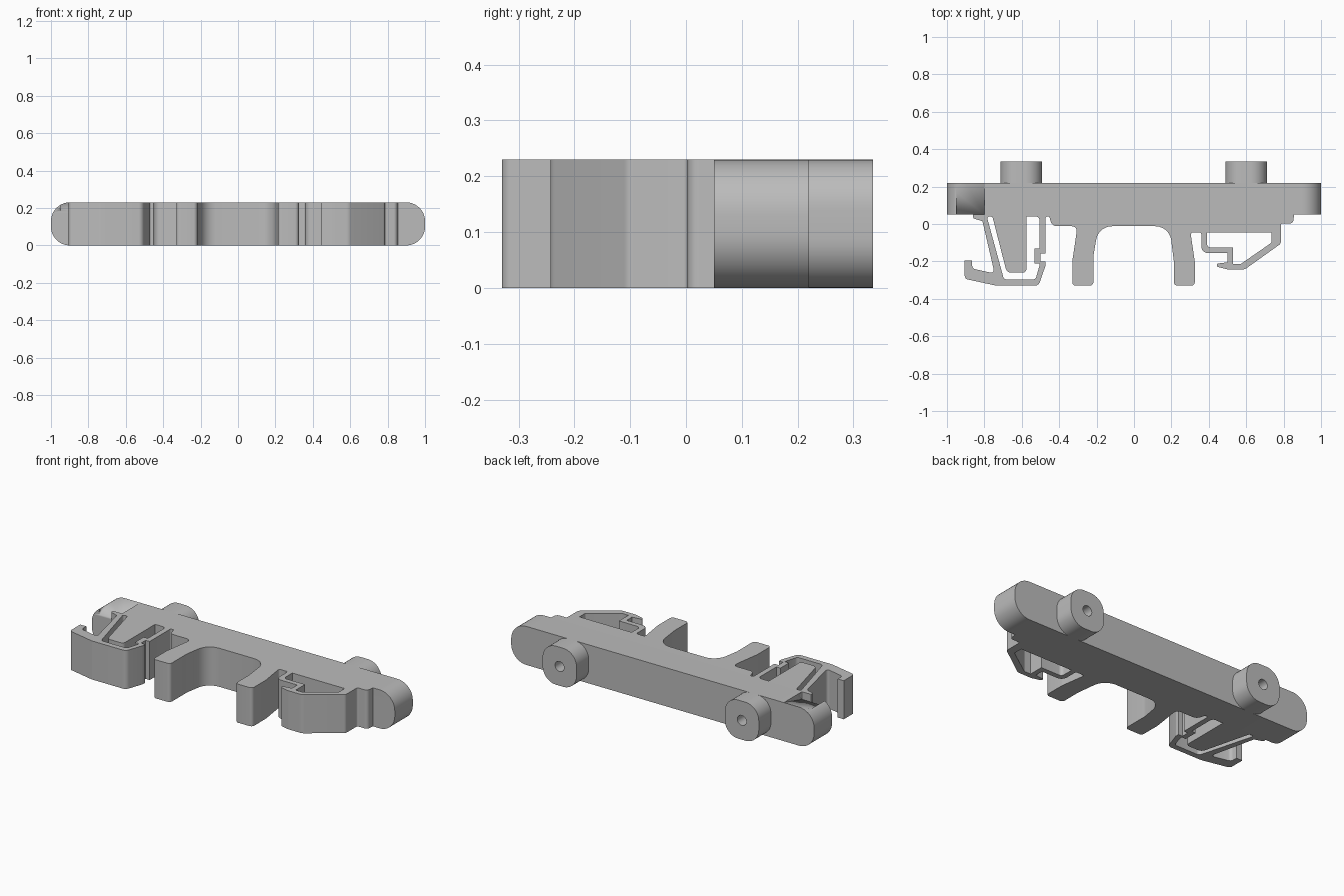
import bpy, math
from mathutils import Vector, Matrix

if "Cube" in bpy.data.objects:
    bpy.data.objects.remove(bpy.data.objects["Cube"])

H = 0.23  # overall thickness

grey = bpy.data.materials.new("plain grey")
grey.diffuse_color = (0.5, 0.5, 0.5, 1)
grey.use_nodes = True
grey.node_tree.nodes["Principled BSDF"].inputs["Base Color"].default_value = grey.diffuse_color


def rounded(pts, steps=6):
    """Closed outline from (x, y, corner radius) points."""
    out = []
    for i, (x, y, r) in enumerate(pts):
        p = Vector((x, y))
        if r == 0:
            out.append(p)
            continue
        a = Vector(pts[i - 1][:2]) - p
        b = Vector(pts[(i + 1) % len(pts)][:2]) - p
        half = a.angle(b) / 2
        d = min(r / math.tan(half), a.length * 0.48, b.length * 0.48)
        r = d * math.tan(half)
        c = p + (a.normalized() + b.normalized()).normalized() * (r / math.sin(half))
        u, v = p + a.normalized() * d - c, p + b.normalized() * d - c
        turn = math.atan2(u.x * v.y - u.y * v.x, u.dot(v))
        for k in range(steps + 1):
            out.append(c + Matrix.Rotation(turn * k / steps, 2) @ u)
    return out


def extrude(name, outlines, depth, matrix):
    """Filled outlines (later ones are holes) extruded to a mesh."""
    cu = bpy.data.curves.new(name, 'CURVE')
    cu.dimensions = '2D'
    cu.fill_mode = 'BOTH'
    cu.extrude = depth / 2
    for pts in outlines:
        sp = cu.splines.new('POLY')
        sp.points.add(len(pts) - 1)
        for q, p in zip(sp.points, pts):
            q.co = (p.x, p.y, 0, 1)
        sp.use_cyclic_u = True
    ob = bpy.data.objects.new(name, cu)
    bpy.context.collection.objects.link(ob)
    bpy.ops.object.select_all(action='DESELECT')
    ob.select_set(True)
    bpy.context.view_layer.objects.active = ob
    bpy.ops.object.convert(target='MESH')
    ob = bpy.context.object
    ob.name = name
    ob.data.transform(matrix)
    # weld caps to sides
    import bmesh
    bm = bmesh.new()
    bm.from_mesh(ob.data)
    bmesh.ops.remove_doubles(bm, verts=bm.verts, dist=1e-5)
    bmesh.ops.recalc_face_normals(bm, faces=bm.faces)
    bm.to_mesh(ob.data)
    bm.free()
    ob.data.materials.clear()
    ob.data.materials.append(grey)
    bpy.ops.object.shade_smooth_by_angle(angle=math.radians(35))
    return ob


def box_outline(x0, x1, z0, z1, r):
    return rounded([(x0, z0, r), (x1, z0, r), (x1, z1, r), (x0, z1, r)], 10)


def along_y(y):
    """Places an x-z outline upright, centred on the given y."""
    return Matrix.Translation((0, y, 0)) @ Matrix.Rotation(math.pi / 2, 4, 'X')


FLAT = Matrix.Translation((0, 0, H / 2))

# Long rail with rounded ends
rail = extrude("rail", [box_outline(-1, 1, 0, H, 0.1)], 0.17, along_y(0.135))

# Shallow ramp cut into the top of the left end
ramp = [Vector(p) for p in ((0.04, 0.182), (0.22, H), (0.22, 0.3), (0.04, 0.3))]
to_x = Matrix(((0, 0, 1, -0.875), (1, 0, 0, 0), (0, 1, 0, 0), (0, 0, 0, 1)))
cutter = extrude("ramp_cutter", [ramp], 0.15, to_x)
cutter.hide_render = True
cutter.hide_set(True)
cut = rail.modifiers.new("ramp", 'BOOLEAN')
cut.operation = 'DIFFERENCE'
cut.solver = 'EXACT'
cut.object = cutter
bpy.context.view_layer.objects.active = rail
rail.select_set(True)
bpy.ops.object.modifier_apply(modifier="ramp")
bpy.data.objects.remove(cutter)

# Rear pegs with a screw hole
for side, cx in (("left", -0.603), ("right", 0.6)):
    hole = [Vector((cx + 0.03 * math.cos(t * math.pi / 12),
                    H / 2 + 0.03 * math.sin(t * math.pi / 12))) for t in range(24)]
    extrude(side + "_peg", [box_outline(cx - 0.112, cx + 0.112, 0, H, 0.088), hole],
            0.115, along_y(0.2775))

# Springy left clip with its hook, tongue and thin arms
left_outer = [
    (-.86, .05, 0), (-.86, .03, .01), (-.81, .015, 0), (-.745, -.265, .015),
    (-.865, -.238, .02), (-.865, -.195, 0), (-.905, -.195, 0), (-.905, -.293, .02),
    (-.735, -.33, .03), (-.51, -.33, .03), (-.473, -.222, .01), (-.473, -.2, 0),
    (-.5, -.2, 0), (-.5, -.157, 0), (-.473, -.157, 0), (-.473, .04, .01),
    (-.453, .04, 0), (-.453, .05, 0)]
left_gap = [
    (-.787, .04, .012), (-.757, .04, .012), (-.68, -.26, .03), (-.575, -.26, .02),
    (-.575, .04, 0), (-.505, .04, .02), (-.505, -.13, 0), (-.532, -.13, 0),
    (-.532, -.212, 0), (-.505, -.212, 0), (-.505, -.222, 0), (-.527, -.297, .02),
    (-.695, -.297, .02)]
extrude("left_clip", [rounded(left_outer), rounded(left_gap)], H, FLAT)

# Middle saddle with two legs
saddle = [
    (-.453, .05, 0), (-.453, .04, 0), (-.438, -.012, .035), (-.302, -.012, .025),
    (-.33, -.2, .06), (-.33, -.33, .02), (-.217, -.33, .02), (-.217, -.17, .1),
    (-.19, -.012, .085), (.19, -.012, .085), (.213, -.2, .1), (.213, -.33, .02),
    (.325, -.33, .02), (.325, -.2, .06), (.302, -.045, .012), (.33, -.045, 0),
    (.33, .05, 0)]
extrude("saddle_legs", [rounded(saddle)], H, FLAT)

# Right clip: closed loop with a small catch
right_outer = [
    (.33, .05, 0), (.33, -.045, 0), (.36, -.045, .012), (.36, -.155, .035),
    (.5, -.155, 0), (.5, -.205, 0), (.443, -.212, .008), (.443, -.228, .008),
    (.5, -.243, .02), (.592, -.243, .04), (.785, -.105, .02), (.785, .003, .01),
    (.85, .003, .02), (.856, .05, 0)]
right_gap = [
    (.39, -.045, 0), (.735, -.045, 0), (.735, -.1, .01), (.572, -.213, .01),
    (.53, -.213, 0), (.53, -.125, 0), (.39, -.125, .02)]
extrude("right_clip", [rounded(right_outer), rounded(right_gap)], H, FLAT)
